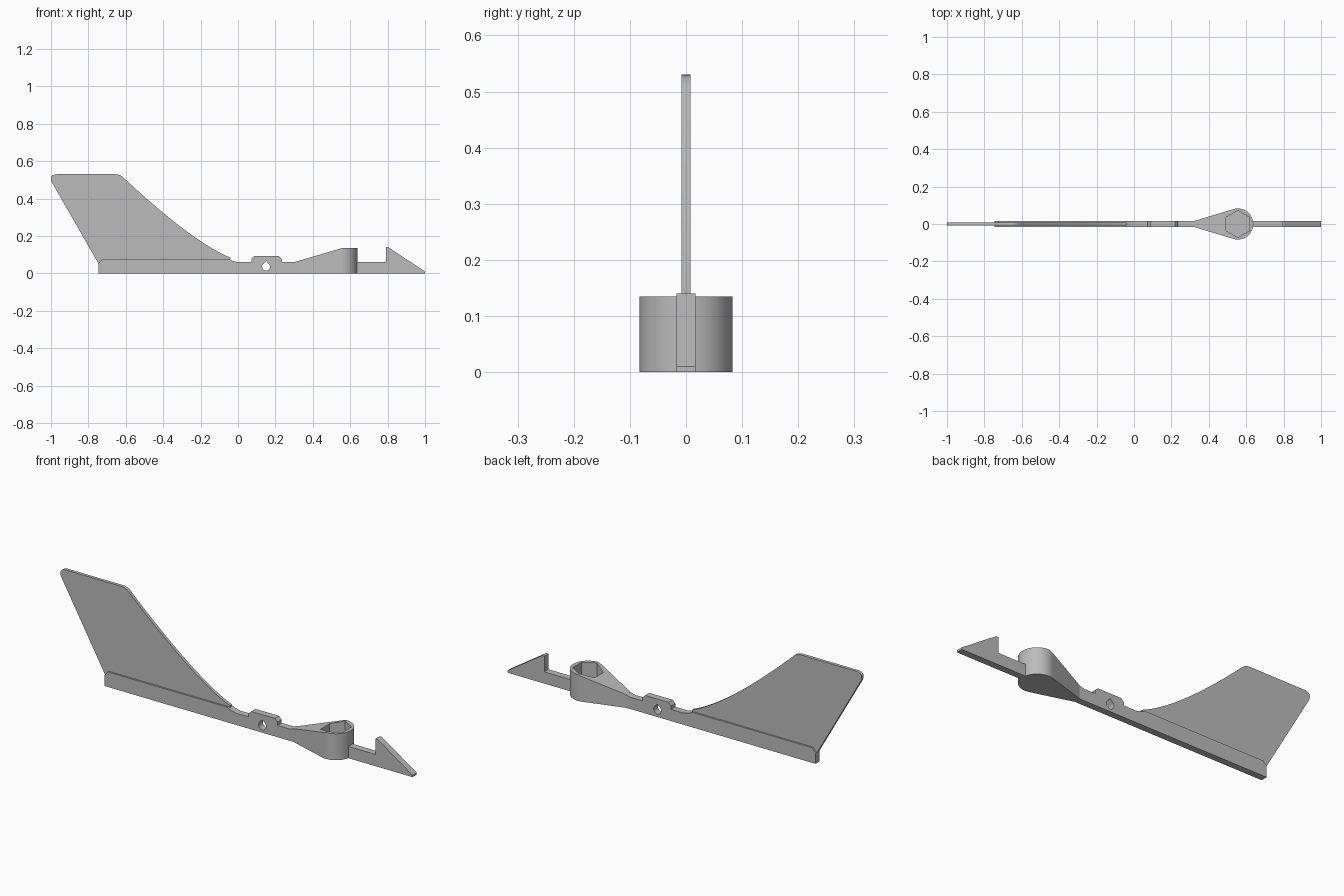
import bpy
import bmesh
from math import cos, sin, radians
from mathutils import Vector

cube = bpy.data.objects.get("Cube")
if cube:
    bpy.data.objects.remove(cube, do_unlink=True)

grey = bpy.data.materials.new("plain grey")
grey.use_nodes = True
colour = (0.5, 0.5, 0.5, 1)
grey.diffuse_color = colour
grey.node_tree.nodes["Principled BSDF"].inputs["Base Color"].default_value = colour


def prism(name, points, start, end, axis="y"):
    """Extrude an outline along y (points are x, z) or along z (points are x, y)."""
    bm = bmesh.new()
    verts = [bm.verts.new((a, start, b) if axis == "y" else (a, b, start)) for a, b in points]
    face = bm.faces.new(verts)
    new = bmesh.ops.extrude_face_region(bm, geom=[face])["geom"]
    shift = Vector((0, end - start, 0) if axis == "y" else (0, 0, end - start))
    bmesh.ops.translate(bm, vec=shift, verts=[v for v in new if isinstance(v, bmesh.types.BMVert)])
    bmesh.ops.recalc_face_normals(bm, faces=bm.faces)
    mesh = bpy.data.meshes.new(name)
    bm.to_mesh(mesh)
    bm.free()
    mesh.materials.append(grey)
    obj = bpy.data.objects.new(name, mesh)
    bpy.context.collection.objects.link(obj)
    return obj


def select(obj):
    bpy.ops.object.select_all(action="DESELECT")
    obj.select_set(True)
    bpy.context.view_layer.objects.active = obj


def cut(obj, cutter):
    mod = obj.modifiers.new("cut", "BOOLEAN")
    mod.operation = "DIFFERENCE"
    mod.solver = "EXACT"
    mod.object = cutter
    select(obj)
    bpy.ops.object.modifier_apply(modifier=mod.name)
    bpy.data.objects.remove(cutter, do_unlink=True)


def arc(cx, cy, r, first, last, steps):
    angles = [radians(first + (last - first) * i / steps) for i in range(steps + 1)]
    return [(cx + r * cos(a), cy + r * sin(a)) for a in angles]


def bend(a, b, c, steps):
    """Quadratic curve from a to c, pulled towards b."""
    a, b, c = Vector(a), Vector(b), Vector(c)
    ts = [i / steps for i in range(steps + 1)]
    return [tuple(a * (1 - t) ** 2 + b * 2 * t * (1 - t) + c * t * t) for t in ts]


HALF = 0.017      # half thickness of the bar
NECK = 0.06       # height of the plain bar
TAPER = 0.325     # where the socket starts to widen
HUB, RADIUS = 0.555, 0.083
TOP = 0.135

# Tail bar with the raised pivot lug
bar = prism("tail_bar", [
    (-0.745, 0), (TAPER, 0), (TAPER, 0.067), (0.30, NECK), (0.235, NECK),
    (0.235, 0.077), (0.22, 0.092), (0.087, 0.092), (0.072, 0.077), (0.072, NECK),
    (0, NECK), (-0.025, 0.066), (-0.05, 0.077), (-0.725, 0.077), (-0.745, 0.055)], -HALF, HALF)

# Teardrop pivot hole
drop = arc(0.15, 0.036, 0.021, -225, 45, 24) + [(0.15, 0.066)]
cut(bar, prism("hole_cutter", drop, -0.1, 0.1))

# Thin tail fin
fin_outline = [(-0.745, 0.03), (-0.05, 0.03)]
fin_outline += bend((-0.04, 0.084), (-0.24, 0.165), (-0.605, 0.505), 24)
fin_outline += bend((-0.612, 0.512), (-0.632, 0.53), (-0.655, 0.53), 6)
fin_outline += bend((-0.97, 0.53), (-1.012, 0.528), (-0.995, 0.487), 8)
fin_outline += [(-0.745, 0.05)]
fin = prism("tail_fin", fin_outline, -0.008, 0.008)

# Tapered socket with a sloped top and a blind hexagonal pocket
socket = prism("hex_socket", [(TAPER, HALF), (TAPER, -HALF)]
               + arc(HUB, 0, RADIUS, -107, 107, 40), 0, TOP, "z")
cut(socket, prism("slope_cutter", [(0.30, NECK), (HUB, TOP), (HUB, 0.3), (0.30, 0.3)], -0.2, 0.2))
hexagon = arc(HUB, 0, 0.072, 30, 330, 5)
cut(socket, prism("pocket_cutter", hexagon, 0.03, 0.3, "z"))

# Arrow head on its short bar
head = prism("arrow_head", [
    (0.63, 0), (1, 0), (1, 0.01), (0.803, 0.14), (0.79, 0.14), (0.79, NECK), (0.63, NECK)], -HALF, HALF)

for obj in (bar, fin, socket, head):
    select(obj)
    bpy.ops.object.shade_smooth_by_angle(angle=radians(14))
